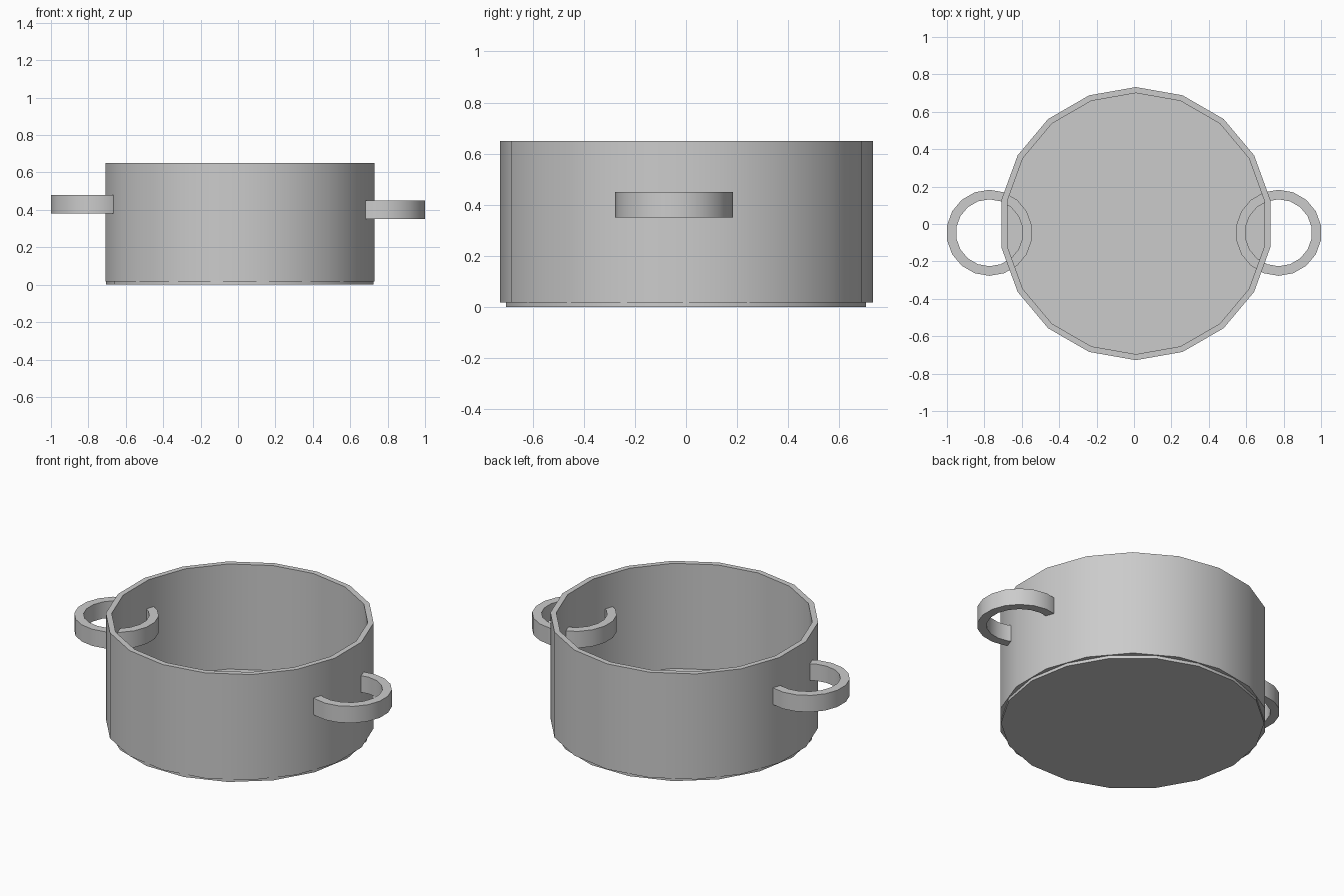
import bpy, bmesh
from math import sin, cos, radians

if "Cube" in bpy.data.objects:
    bpy.data.objects.remove(bpy.data.objects["Cube"])

SIDES = 18


def loop(bm, r, z, start):
    """One ring of vertices of an 18-sided polygon."""
    step = 360 / SIDES
    return [bm.verts.new((r * cos(radians(start + i * step)),
                          r * sin(radians(start + i * step)), z))
            for i in range(SIDES)]


def bridge(bm, a, b):
    for i in range(SIDES):
        j = (i + 1) % SIDES
        bm.faces.new((a[i], a[j], b[j], b[i]))


def finish(bm, name, location):
    bmesh.ops.recalc_face_normals(bm, faces=bm.faces[:])
    mesh = bpy.data.meshes.new(name)
    bm.to_mesh(mesh)
    bm.free()
    obj = bpy.data.objects.new(name, mesh)
    obj.location = location
    bpy.context.collection.objects.link(obj)
    bpy.ops.object.select_all(action='DESELECT')
    obj.select_set(True)
    bpy.context.view_layer.objects.active = obj
    bpy.ops.object.shade_smooth_by_angle(angle=radians(30))
    return obj


def tube(name, outer, inner, height, location, start=10):
    """Hollow ring with a rectangular cross-section."""
    bm = bmesh.new()
    profile = [(outer, 0), (outer, height), (inner, height), (inner, 0)]
    loops = [loop(bm, r, z, start) for r, z in profile]
    for k in range(4):
        bridge(bm, loops[k], loops[(k + 1) % 4])
    return finish(bm, name, location)


def disc(name, radius, height, location, start=0):
    """Flat solid disc."""
    bm = bmesh.new()
    low, high = loop(bm, radius, 0, start), loop(bm, radius, height, start)
    bridge(bm, low, high)
    bm.faces.new(low[::-1])
    bm.faces.new(high)
    return finish(bm, name, location)


# Pot wall, open at both ends
tube("pot_wall", 0.73, 0.698, 0.632, (0.01, 0.002, 0.018))

# Base plate, turned half a facet against the wall
disc("pot_base", 0.715, 0.02, (0.01, 0, 0))

# Ring handles pushed through the wall, at slightly different heights
for name, x, z in (("left_handle", -0.773, 0.38), ("right_handle", 0.773, 0.35)):
    tube(name, 0.23, 0.179, 0.10, (x, -0.047, z))
